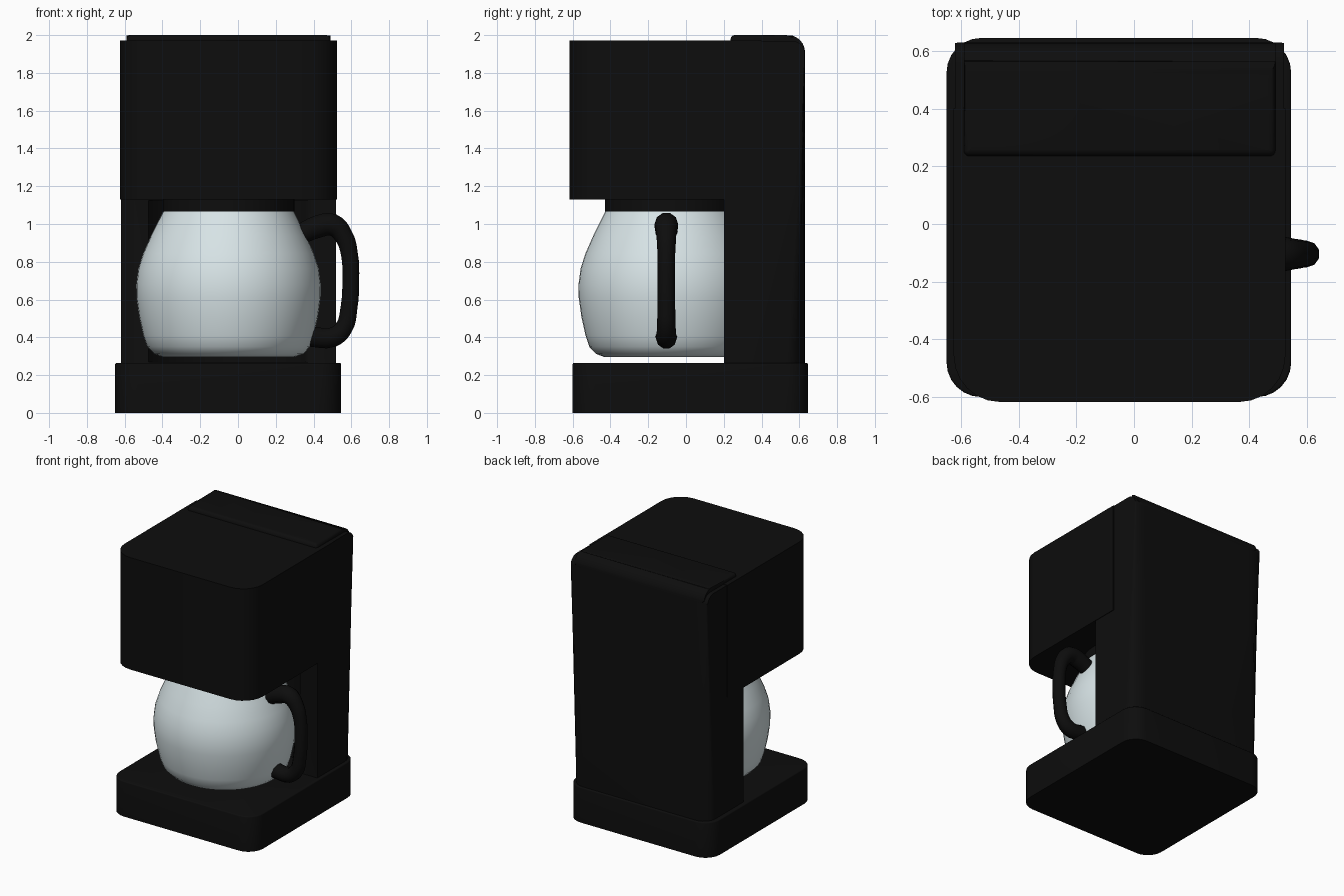
import bpy
import bmesh
import math

if "Cube" in bpy.data.objects:
    bpy.data.objects.remove(bpy.data.objects["Cube"])

CX, CY = -0.05, -0.08  # carafe axis


def material(name, rgb):
    m = bpy.data.materials.new(name)
    m.use_nodes = True
    m.diffuse_color = (*rgb, 1)
    m.node_tree.nodes["Principled BSDF"].inputs["Base Color"].default_value = (*rgb, 1)
    return m


black = material("black plastic", (0.004, 0.004, 0.004))
glass = material("pale glass", (0.68, 0.77, 0.79))


def smooth(obj, angle=35):
    bpy.ops.object.select_all(action="DESELECT")
    obj.select_set(True)
    bpy.context.view_layer.objects.active = obj
    bpy.ops.object.shade_smooth_by_angle(angle=math.radians(angle))


def finish(name, bm, mat):
    bmesh.ops.recalc_face_normals(bm, faces=bm.faces)
    mesh = bpy.data.meshes.new(name)
    bm.to_mesh(mesh)
    bm.free()
    mesh.materials.append(mat)
    obj = bpy.data.objects.new(name, mesh)
    bpy.context.collection.objects.link(obj)
    smooth(obj)
    return obj


def middle(edge):
    return (edge.verts[0].co + edge.verts[1].co) / 2


def is_upright(edge):
    a, b = edge.verts
    return abs(a.co.z - b.co.z) > 0.01 and (a.co - b.co).xy.length < 0.001


def block(name, x, y, z, front=0.0, back=0.0, rear_top=0.0, rim=0.0):
    """Box with rounded upright corners, rear top edge and top rim."""
    bm = bmesh.new()
    bmesh.ops.create_cube(bm, size=1)
    for v in bm.verts:
        v.co = [r[0] if c < 0 else r[1] for c, r in zip(v.co, (x, y, z))]

    def round_off(test, radius, steps=6):
        if radius:
            bmesh.ops.bevel(bm, geom=[e for e in bm.edges if test(e)], offset=radius,
                            segments=steps, profile=0.5, affect="EDGES")

    mid = sum(y) / 2
    round_off(lambda e: middle(e).y > y[1] - 0.01 and middle(e).z > z[1] - 0.01, rear_top)
    round_off(lambda e: is_upright(e) and middle(e).y < mid, front)
    round_off(lambda e: is_upright(e) and middle(e).y > mid, back)
    round_off(lambda e: min(v.co.z for v in e.verts) > z[1] - 0.001, rim, 3)
    return finish(name, bm, black)


def lathe(name, profile, mat, steps=48):
    """Closed solid spun about the carafe axis."""
    bm = bmesh.new()
    rings = [[bm.verts.new((CX + r * math.cos(2 * math.pi * i / steps),
                            CY + r * math.sin(2 * math.pi * i / steps), z))
              for i in range(steps)] for r, z in profile]
    for low, high in zip(rings, rings[1:]):
        for i in range(steps):
            j = (i + 1) % steps
            bm.faces.new((low[i], low[j], high[j], high[i]))
    bm.faces.new(rings[0])
    bm.faces.new(rings[-1])
    return finish(name, bm, mat)


# Housing
block("base", (-0.65, 0.545), (-0.6, 0.645), (0, 0.265), 0.12, 0.12, rim=0.008)
column = block("rear_column", (-0.62, 0.52), (0.2, 0.63), (0.26, 1.97), back=0.1, rear_top=0.07)
block("brew_head", (-0.625, 0.525), (-0.617, 0.4), (1.13, 1.972), front=0.16)
block("tank_lid", (-0.59, 0.49), (0.235, 0.63), (1.8, 2.0), front=0.02, back=0.08,
      rear_top=0.09, rim=0.025)

# Hollow in the column for the carafe
cutter = lathe("carafe_hollow_cutter", [(0.51, 0.27), (0.51, 1.125)], black)
cutter.hide_render = True
cutter.hide_set(True)
cut = column.modifiers.new("carafe_hollow", "BOOLEAN")
cut.operation = "DIFFERENCE"
cut.object = cutter

# Carafe and its collar
lathe("carafe_glass", [(0.35, 0.295), (0.395, 0.312), (0.432, 0.35), (0.452, 0.41),
                       (0.474, 0.51), (0.488, 0.61), (0.489, 0.68), (0.478, 0.765),
                       (0.452, 0.845), (0.41, 0.94), (0.365, 1.03), (0.34, 1.08)], glass)
lathe("carafe_collar", [(0.35, 1.065), (0.35, 1.135)], black)

# Carafe handle: a tube along a smooth path of x, z and thickness
path = [(0.34, 0.95, 1.1), (0.42, 0.985, 1.2), (0.5, 0.995, 1.2), (0.56, 0.935, 1.0),
        (0.59, 0.84, 0.9), (0.597, 0.7, 0.9), (0.588, 0.56, 0.9), (0.56, 0.45, 0.95),
        (0.5, 0.4, 1.05), (0.38, 0.405, 1.1)]
curve = bpy.data.curves.new("carafe_handle", "CURVE")
curve.dimensions = "3D"
curve.bevel_depth = 0.052
curve.bevel_resolution = 3
curve.use_fill_caps = True
curve.resolution_u = 4
spline = curve.splines.new("BEZIER")
spline.bezier_points.add(len(path) - 1)
for point, (px, pz, thick) in zip(spline.bezier_points, path):
    point.co = (px, -0.104, pz)
    point.radius = thick
    point.handle_left_type = point.handle_right_type = "AUTO"
curve.materials.append(black)
handle = bpy.data.objects.new("carafe_handle", curve)
bpy.context.collection.objects.link(handle)
bpy.ops.object.select_all(action="DESELECT")
handle.select_set(True)
bpy.context.view_layer.objects.active = handle
bpy.ops.object.convert(target="MESH")
smooth(bpy.context.view_layer.objects.active, 50)
